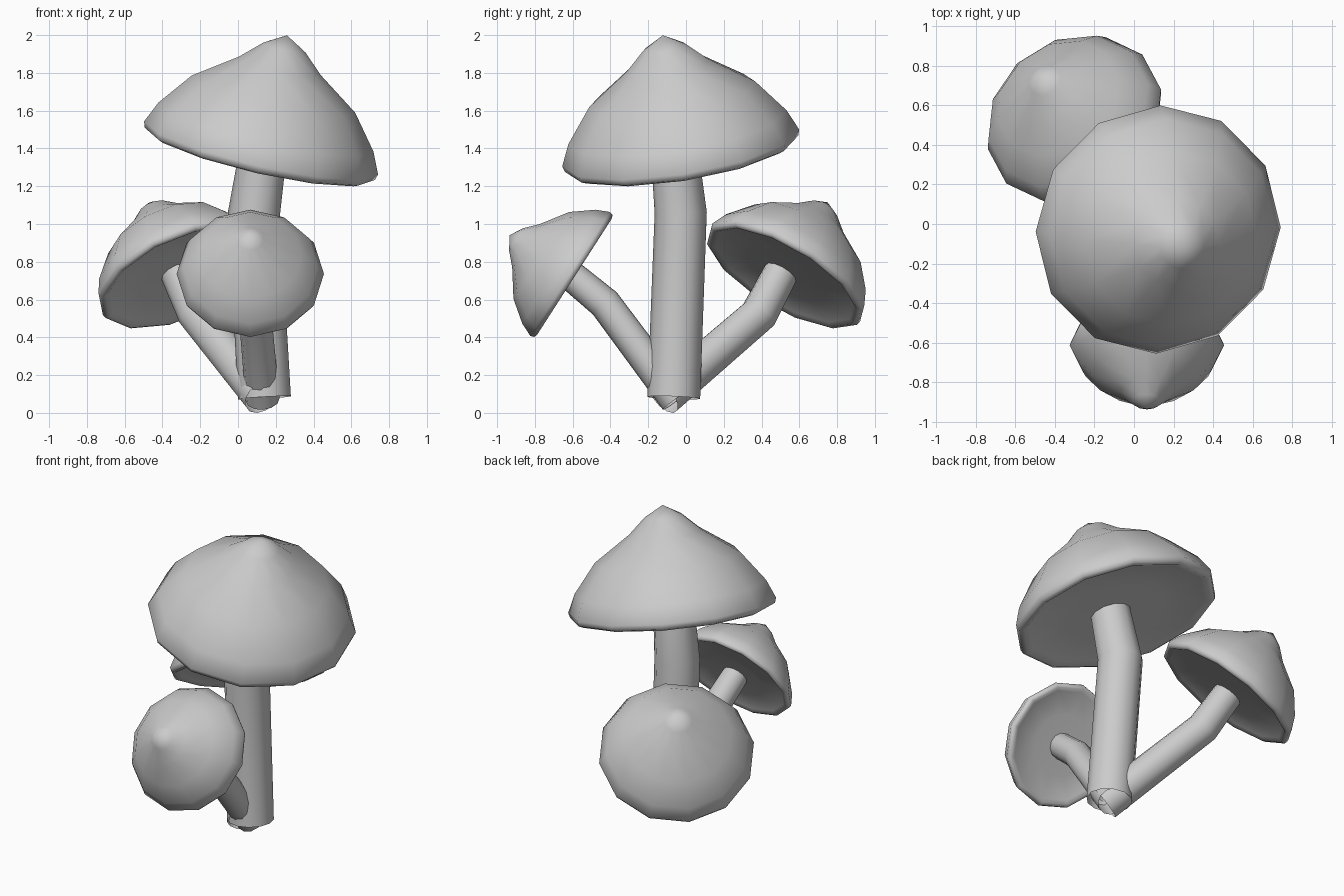
import bpy, bmesh, math
from mathutils import Vector

if "Cube" in bpy.data.objects:
    bpy.data.objects.remove(bpy.data.objects["Cube"])

SIDES = 12

# Cap profile (radius, height) for rim radius 1: peak, skirt, rounded lip, flat underside
CAP = [(0.18, 0.85), (0.35, 0.69), (0.70, 0.445), (0.92, 0.16),
       (1.0, -0.02), (0.985, -0.07), (0.94, -0.09), (0.88, -0.06), (0.50, -0.045)]
CAP_TOP, CAP_UNDER = 0.955, -0.04


def finish(name, bm, angle):
    bmesh.ops.recalc_face_normals(bm, faces=bm.faces)
    me = bpy.data.meshes.new(name)
    bm.to_mesh(me)
    bm.free()
    ob = bpy.data.objects.new(name, me)
    bpy.context.collection.objects.link(ob)
    bpy.ops.object.select_all(action='DESELECT')
    ob.select_set(True)
    bpy.context.view_layer.objects.active = ob
    bpy.ops.object.shade_smooth_by_angle(angle=math.radians(angle))
    return ob


def ring(bm, centre, normal, r, spin=0.0):
    q = Vector((0, 0, 1)).rotation_difference(Vector(normal).normalized())
    steps = [2 * math.pi * i / SIDES + math.radians(spin) for i in range(SIDES)]
    return [bm.verts.new(Vector(centre) + q @ Vector((r * math.cos(a), r * math.sin(a), 0)))
            for a in steps]


def bridge(bm, a, b):
    for i in range(SIDES):
        j = (i + 1) % SIDES
        bm.faces.new((a[i], a[j], b[j], b[i]))


def fan(bm, loop, tip):
    v = bm.verts.new(tip)
    for i in range(SIDES):
        bm.faces.new((loop[i], loop[(i + 1) % SIDES], v))


def cap(name, centre, axis, size, spin=0.0):
    bm = bmesh.new()
    c, n = Vector(centre), Vector(axis).normalized()
    rings = [ring(bm, c + n * h * size, n, r * size, spin) for r, h in CAP]
    for a, b in zip(rings, rings[1:]):
        bridge(bm, a, b)
    fan(bm, rings[0], c + n * CAP_TOP * size)
    fan(bm, rings[-1], c + n * CAP_UNDER * size)
    return finish(name, bm, 80)


def stem(name, path, radii):
    # tube with an open foot
    bm = bmesh.new()
    p = [Vector(v) for v in path]
    d = [(b - a).normalized() for a, b in zip(p, p[1:])]
    normals = [d[0]] + [a + b for a, b in zip(d, d[1:])] + [d[-1]]
    rings = [ring(bm, c, n, r) for c, n, r in zip(p, normals, radii)]
    for a, b in zip(rings, rings[1:]):
        bridge(bm, a, b)
    bm.faces.new(rings[-1])
    return finish(name, bm, 50)


# Tall middle mushroom
cap("tall_cap", (0.125, -0.03, 1.415), (0.23, -0.16, 1), 0.635)
stem("tall_stem", [(0.14, -0.065, 0.08), (0.085, -0.028, 1.06), (0.14, -0.065, 1.43)],
     [0.14, 0.138, 0.124])

# Back left mushroom
cap("back_cap", (-0.305, 0.535, 0.75), (-0.36, 0.47, 0.80), 0.475, 15)
stem("back_stem", [(0.13, -0.12, 0.085), (-0.22, 0.385, 0.52), (-0.33, 0.515, 0.765)],
     [0.105, 0.10, 0.092])

# Small front mushroom
cap("front_cap", (0.065, -0.62, 0.74), (0, -0.84, 0.54), 0.39)
stem("front_stem", [(0.13, -0.05, 0.07), (0.085, -0.43, 0.58), (0.06, -0.63, 0.745)],
     [0.09, 0.086, 0.08])
